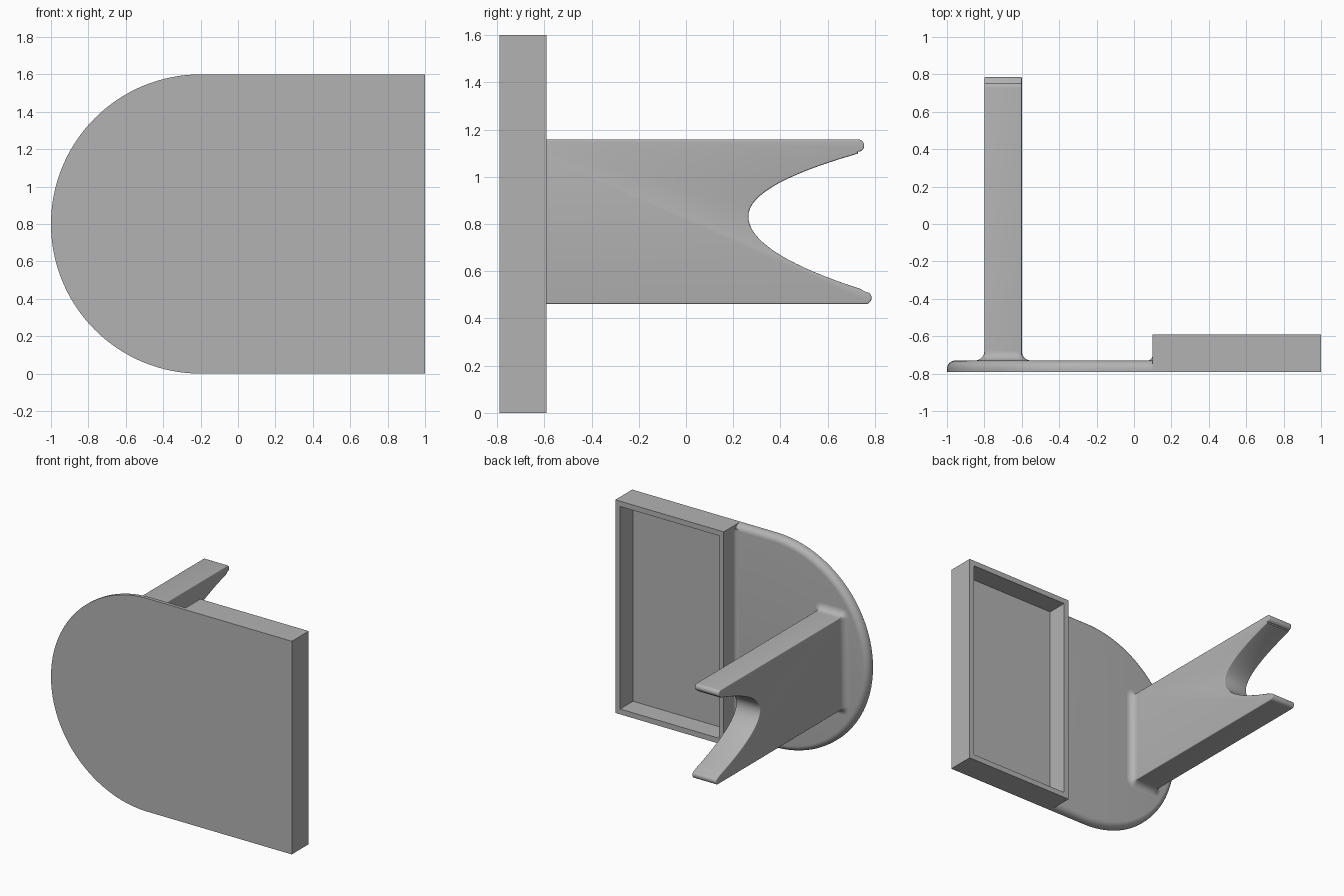
import bpy
import bmesh
from math import sin, cos, pi, radians

if "Cube" in bpy.data.objects:
    bpy.data.objects.remove(bpy.data.objects["Cube"], do_unlink=True)

grey = bpy.data.materials.new("plain grey")
grey.use_nodes = True
colour = (0.45, 0.45, 0.45, 1)
grey.diffuse_color = colour
grey.node_tree.nodes["Principled BSDF"].inputs["Base Color"].default_value = colour


def finish(name, bm):
    """Turn a bmesh into a shaded, coloured object."""
    bmesh.ops.recalc_face_normals(bm, faces=bm.faces)
    mesh = bpy.data.meshes.new(name)
    bm.to_mesh(mesh)
    bm.free()
    mesh.materials.append(grey)
    mesh.shade_smooth()
    mesh.set_sharp_from_angle(angle=radians(35))
    obj = bpy.data.objects.new(name, mesh)
    bpy.context.collection.objects.link(obj)
    return obj


def loft(name, sections):
    """Join matching point loops in order and cap both ends."""
    bm = bmesh.new()
    rings = [[bm.verts.new(p) for p in s] for s in sections]
    n = len(rings[0])
    for a, b in zip(rings, rings[1:]):
        for i in range(n):
            j = (i + 1) % n
            bm.faces.new((a[i], a[j], b[j], b[i]))
    bm.faces.new(rings[0])
    bm.faces.new(rings[-1])
    return finish(name, bm)


def rect(x0, x1, z0, z1, y, r=0.0, steps=6):
    """Rectangle across y, with rounded corners if r is given."""
    if not r:
        return [(x0, y, z0), (x1, y, z0), (x1, y, z1), (x0, y, z1)]
    pts = []
    corners = ((x1 - r, z1 - r), (x0 + r, z1 - r), (x0 + r, z0 + r), (x1 - r, z0 + r))
    for k, (cx, cz) in enumerate(corners):
        for i in range(steps + 1):
            a = pi / 2 * (k + i / steps)
            pts.append((cx + r * cos(a), y, cz + r * sin(a)))
    return pts


FRONT, PLATE, RIM = -0.79, -0.73, -0.59
BOX_X = 0.1

# Open tray on the left half
WALL, FLOOR = 0.04, -0.743
inner = (BOX_X + WALL, 1 - WALL, WALL, 1.6 - WALL)
loft("tray", [rect(BOX_X, 1, 0, 1.6, FRONT), rect(BOX_X, 1, 0, 1.6, RIM),
              rect(*inner, RIM), rect(*inner, FLOOR)])


# Round-ended plate with a softened back edge
def plate_outline(d, y):
    arc = [pi / 2 + pi * i / 64 for i in range(65)]
    return ([(BOX_X, y, 1.6 - d)]
            + [(-0.2 + (0.8 - d) * cos(a), y, 0.8 + (0.8 - d) * sin(a)) for a in arc]
            + [(BOX_X, y, d)])


R = 0.045
loft("round_plate", [plate_outline(0, FRONT)]
     + [plate_outline(R - R * cos(t), PLATE - R + R * sin(t))
        for t in [pi / 2 * i / 8 for i in range(9)]])

# Hollow fillet between plate and tray
F = 0.03
profile = [(BOX_X, PLATE)] + [
    (BOX_X - F + F * sin(t), PLATE + F - F * cos(t))
    for t in [pi / 2 * i / 6 for i in range(7)]]
loft("tray_fillet", [[(x, y, z) for x, y in profile] for z in (0.03, 1.57)])

# Forked arm: side profile with a curved notch, extruded across x
X0, X1, Z0, Z1 = -0.8, -0.6, 0.461, 1.158
TIP = 0.026


def tip(y, z):
    """Rounded nose of a prong."""
    return [(y + TIP * cos(a), z + TIP * sin(a))
            for a in [-pi / 2 + pi * i / 10 for i in range(11)]]


notch = []
for i in range(33):
    z = 0.525 + (1.098 - 0.525) * i / 32
    k = 6.6 if z > 0.833 else 5.0
    notch.append((0.264 + k * (z - 0.833) ** 2, z))
outline = ([(PLATE - 0.02, Z0)] + tip(0.76, Z0 + TIP) + notch
           + tip(0.729, Z1 - TIP) + [(PLATE - 0.02, Z1)])

bm = bmesh.new()
base = bm.faces.new([bm.verts.new((X0, y, z)) for y, z in outline])
new = bmesh.ops.extrude_face_region(bm, geom=[base])["geom"]
bmesh.ops.translate(bm, vec=(X1 - X0, 0, 0),
                    verts=[v for v in new if isinstance(v, bmesh.types.BMVert)])
bmesh.ops.recalc_face_normals(bm, faces=bm.faces)
rims = [e for e in bm.edges if abs(e.verts[0].co.x - e.verts[1].co.x) < 1e-5
        and max(v.co.y for v in e.verts) > PLATE]
bmesh.ops.bevel(bm, geom=rims, offset=0.018, segments=4, profile=0.5,
                affect="EDGES", clamp_overlap=True)
finish("forked_arm", bm)

# Flared fillet around the arm's root
S = 0.05
flare = []
for i in range(9):
    t = pi / 2 * i / 8
    d, y = S - S * sin(t), PLATE + S - S * cos(t)
    flare.append(rect(X0 - d, X1 + d, Z0 - d, Z1 + d, y, 0.018 + d))
loft("arm_fillet", flare)
